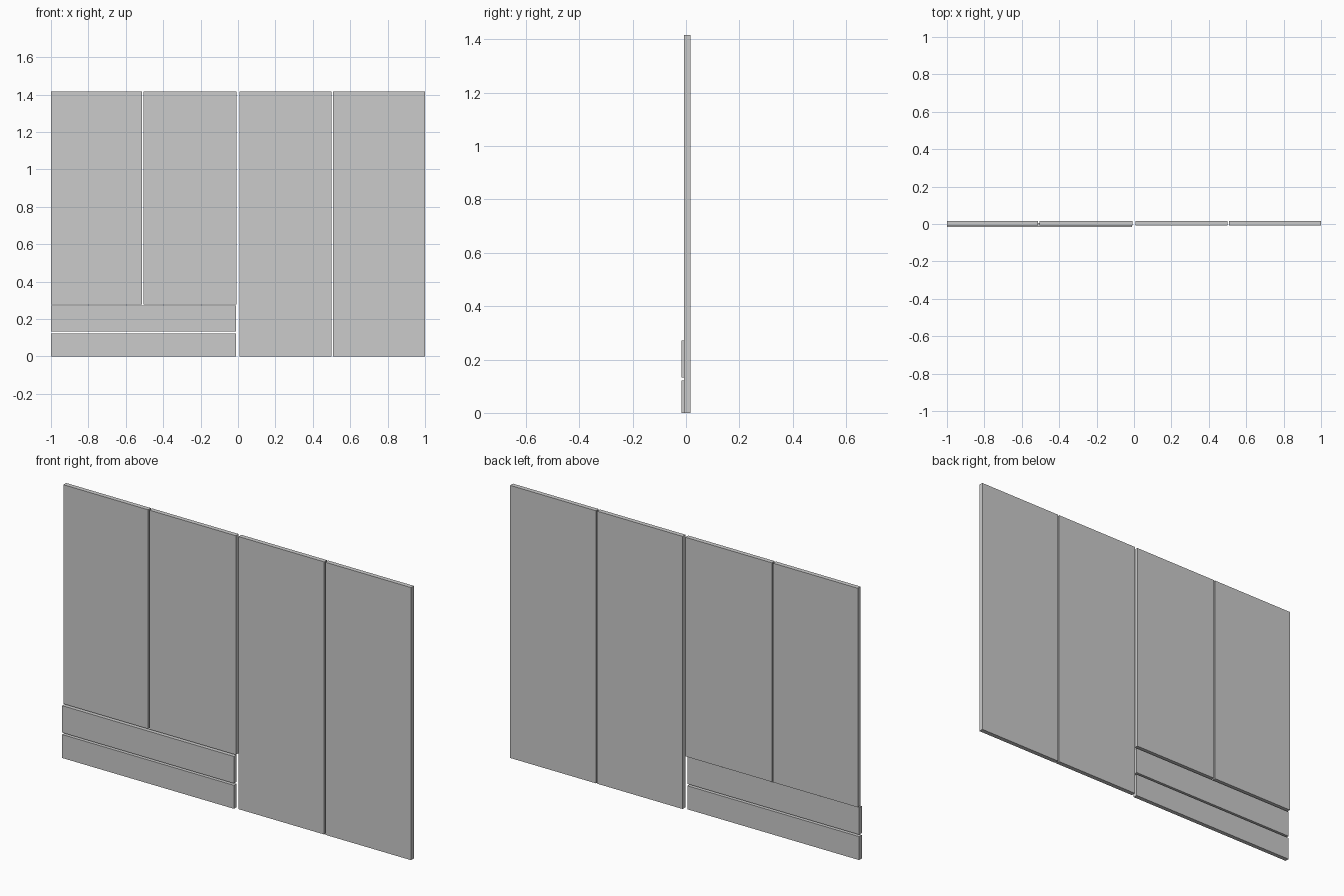
import bpy

if "Cube" in bpy.data.objects:
    bpy.data.objects.remove(bpy.data.objects["Cube"])

TOP = 1.417


def panel(name, x0, x1, y0, y1, z0, z1):
    """Flat box panel given by its extents."""
    bpy.ops.mesh.primitive_cube_add(
        size=1, location=((x0 + x1) / 2, (y0 + y1) / 2, (z0 + z1) / 2))
    ob = bpy.context.object
    ob.name = name
    ob.scale = (x1 - x0, y1 - y0, z1 - z0)
    bpy.ops.object.transform_apply(location=False, rotation=False, scale=True)


# Door panels: two short ones above the drawers, two full-height ones
doors = [("short_door_outer", -1.0, -0.513, 0.278),
         ("short_door_inner", -0.505, -0.008, 0.278),
         ("tall_door_inner", 0.008, 0.5, 0.0),
         ("tall_door_outer", 0.507, 1.0, 0.0)]
for name, x0, x1, z0 in doors:
    panel(name, x0, x1, -0.007, 0.0165, z0, TOP)

# Drawer fronts, set slightly forward of the doors
for name, z0, z1 in [("lower_drawer_front", 0.0, 0.122),
                     ("upper_drawer_front", 0.132, 0.272)]:
    panel(name, -1.0, -0.012, -0.0165, 0.006, z0, z1)
